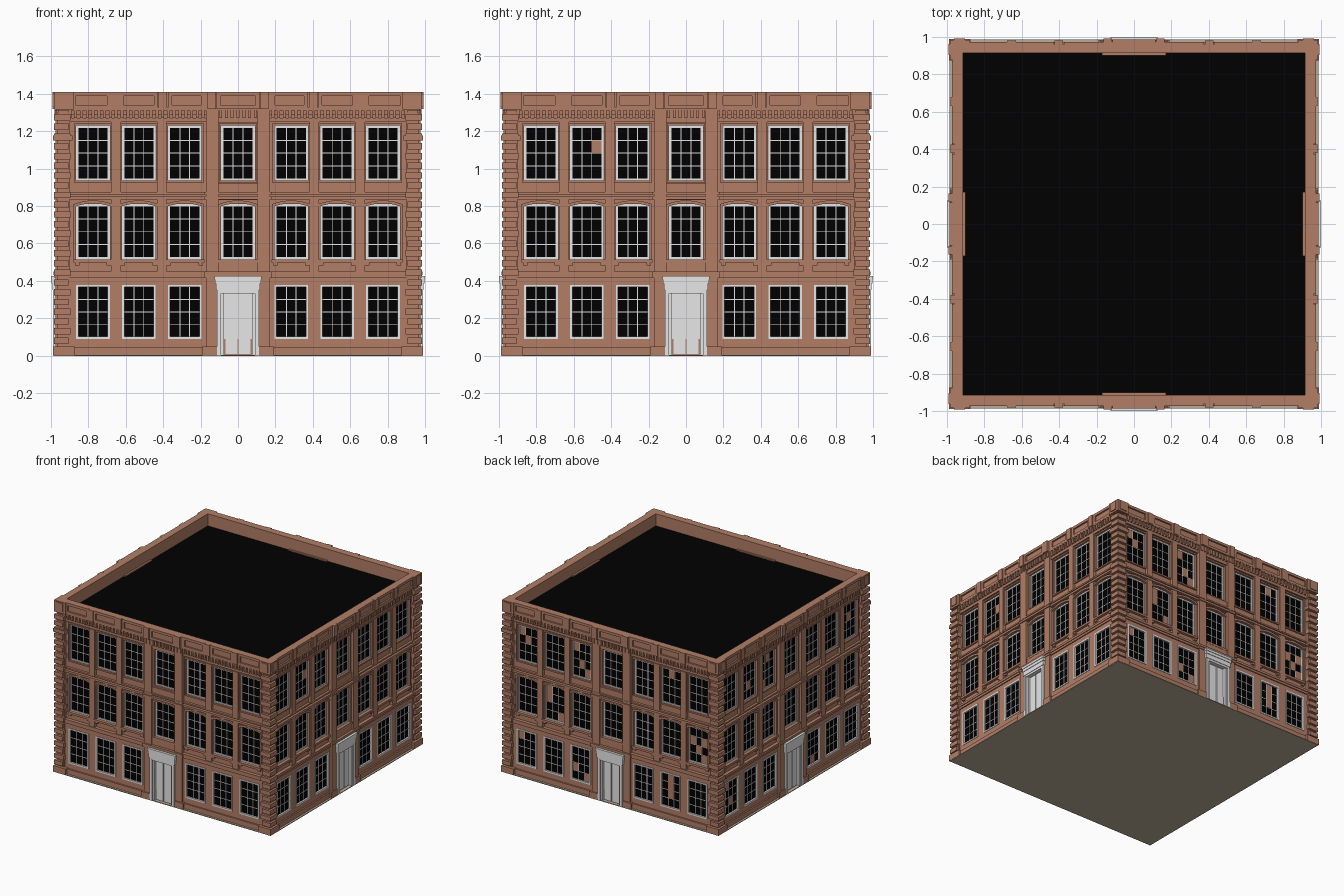
import bpy, bmesh, math
from mathutils import Matrix, Vector

if "Cube" in bpy.data.objects:
    bpy.data.objects.remove(bpy.data.objects["Cube"])


def material(name, rgb):
    m = bpy.data.materials.new(name)
    m.diffuse_color = (*rgb, 1)
    m.use_nodes = True
    m.node_tree.nodes["Principled BSDF"].inputs["Base Color"].default_value = m.diffuse_color
    return m


BRICK = material("brown_stone", (0.446, 0.211, 0.135))
PALE = material("pale_grey", (0.80, 0.80, 0.80))
BLACK = material("black_glass", (0.0, 0.0, 0.0))
UNDER = material("underside_beige", (0.49, 0.42, 0.31))

parts = {}


def get(part, mat):
    if part not in parts:
        parts[part] = (bmesh.new(), mat)
    return parts[part][0]


def prism(part, mat, pts, d0, d1, side):
    """Extrude a (u, z) outline from depth d0 out to d1 on one side of the building."""
    bm = get(part, mat)
    rot = Matrix.Rotation(side * math.pi / 2, 3, 'Z')
    a = [bm.verts.new(rot @ Vector((u, -d1, z))) for u, z in pts]
    b = [bm.verts.new(rot @ Vector((u, -d0, z))) for u, z in pts]
    bm.faces.new(a)
    bm.faces.new(b[::-1])
    n = len(pts)
    for i in range(n):
        j = (i + 1) % n
        bm.faces.new((a[j], a[i], b[i], b[j]))


def box(part, mat, u0, u1, z0, z1, d0, d1, side):
    prism(part, mat, [(u0, z0), (u1, z0), (u1, z1), (u0, z1)], d0, d1, side)


def pair(part, mat, u0, u1, z0, z1, d0, d1, side):
    box(part, mat, u0, u1, z0, z1, d0, d1, side)
    box(part, mat, -u1, -u0, z0, z1, d0, d1, side)


def ring(part, mat, c, hw, z0, z1, t, d0, d1, side):
    """Rectangular frame with inner edge t inside the given rectangle."""
    box(part, mat, c - hw, c - hw + t, z0, z1, d0, d1, side)
    box(part, mat, c + hw - t, c + hw, z0, z1, d0, d1, side)
    box(part, mat, c - hw + t, c + hw - t, z0, z0 + t, d0, d1, side)
    box(part, mat, c - hw + t, c + hw - t, z1 - t, z1, d0, d1, side)


COLS = [-0.775, -0.53, -0.285, 0, 0.285, 0.53, 0.775]
HW = 0.09
# floor: zone bottom, zone top, window bottom, window top, wall depth
FLOORS = [(0.0, 0.43, 0.09, 0.378, 0.958),
          (0.43, 0.85, 0.515, 0.81, 0.945),
          (0.85, 1.30, 0.935, 1.23, 0.945)]
# brown panes: (side, floor, window) -> pane numbers counted from the lower left
FILLED = {(1, 2, 1): [8], (2, 2, 0): [9, 7], (2, 2, 2): [2, 9, 4], (2, 2, 5): [10],
          (2, 1, 1): [9, 6, 2], (2, 1, 6): [6, 4, 2, 8], (2, 0, 0): [9],
          (2, 0, 2): [3, 2], (2, 0, 5): [10, 7, 4], (3, 2, 2): [10, 0],
          (3, 2, 1): [4], (3, 2, 6): [7], (3, 0, 0): [4, 9], (3, 0, 4): [1]}


def window(side, f, i):
    z0, z1, wall = FLOORS[f][2:5]
    c, t, g = COLS[i], 0.012, wall - 0.010
    box("window_glass", BLACK, c - HW, c + HW, z0, z1, 0.90, g, side)
    ring("window_frame", PALE, c, HW, z0, z1, t, 0.92, g + (0.014 if f == 0 else 0.006), side)
    w, h = 2 * (HW - t) / 3, (z1 - z0 - 2 * t) / 4
    for k in (1, 2):
        x = c - HW + t + k * w
        box("window_bars", PALE, x - 0.0025, x + 0.0025, z0, z1, 0.92, g + 0.0025, side)
    for k in (1, 2, 3):
        z = z0 + t + k * h
        box("window_bars", PALE, c - HW, c + HW, z - 0.0025, z + 0.0025, 0.92, g + 0.0025, side)
    for n in FILLED.get((side, f, i), []):
        x, z = c - HW + t + (n % 3) * w, z0 + t + (n // 3) * h
        box("filled_panes", BRICK, x, x + w, z, z + h, 0.925, g + 0.0035, side)
    # stone surrounds on the upper floors
    if f == 2:
        ring("upper_surround", BRICK, c, HW + 0.012, z0 - 0.010, z1 + 0.012, 0.0115, 0.93, 0.957, side)
    if f == 1:
        for s in (-1, 1):
            x = c + s * (HW + 0.007)
            box("middle_surround", BRICK, x - 0.007, x + 0.007, z0 - 0.012, z1, 0.93, 0.957, side)
            x = c + s * (HW - 0.005)
            box("sill_bracket", BRICK, x - 0.012, x + 0.012, 0.482, 0.5, 0.94, 0.96, side)
        box("window_sill", BRICK, c - HW - 0.015, c + HW + 0.015, 0.498, 0.515, 0.93, 0.967, side)
        arc = [(-1 + k / 4) for k in range(9)]
        top = [(c + a * 0.104, 0.830 - 0.020 * a * a) for a in arc]
        low = [(c + a * 0.104, 0.814 - 0.020 * a * a) for a in arc]
        prism("arched_hood", BRICK, low + top[::-1], 0.93, 0.962, side)


for s in range(4):
    # walls pierced by window openings, and the windows
    for f, (b, t, z0, z1, d) in enumerate(FLOORS):
        box("wall", BRICK, -d, d, b, z0, 0.90, d, s)
        box("wall", BRICK, -d, d, z1, t, 0.90, d, s)
        edges = [-d] + [c + e for c in COLS for e in (-HW, HW)] + [d]
        for k in range(0, len(edges), 2):
            box("wall", BRICK, edges[k], edges[k + 1], z0, z1, 0.90, d, s)
        for i in range(7):
            if f or i != 3:
                window(s, f, i)

    # pilasters between the windows
    for u in (0.4075, 0.6525):
        pair("pilaster", BRICK, u - 0.026, u + 0.026, 0.45, 0.835, 0.94, 0.966, s)
        pair("pilaster", BRICK, u - 0.026, u + 0.026, 0.87, 1.25, 0.94, 0.966, s)

    # projecting centre bay
    pair("centre_bay", BRICK, 0.105, 0.172, 0, 1.32, 0.90, 0.975, s)
    pair("centre_bay", BRICK, 0.105, 0.19, 0, 0.05, 0.90, 0.985, s)
    for z0, z1 in ((0.40, 0.498), (0.832, 0.924), (1.245, 1.32)):
        box("centre_bay", BRICK, -0.11, 0.11, z0, z1, 0.90, 0.965, s)

    # plinth and belt courses
    pair("plinth", BRICK, 0.12, 0.97, 0, 0.045, 0.90, 0.97, s)
    for z0, z1, d in ((0.415, 0.432, 0.967), (0.432, 0.45, 0.973),
                      (0.835, 0.852, 0.97), (0.862, 0.874, 0.964)):
        box("belt_course", BRICK, -d, d, z0, z1, 0.90, d, s)
        box("belt_course", BRICK, -0.18, 0.18, z0, z1, 0.90, d + 0.013, s)

    # cornice with dentils
    box("cornice", BRICK, -0.96, 0.96, 1.25, 1.272, 0.90, 0.96, s)
    box("cornice", BRICK, -0.972, 0.972, 1.312, 1.326, 0.915, 0.972, s)
    for k in range(-29, 30):
        u = k * 0.031
        d = 0.982 if abs(u) < 0.18 else 0.97
        box("dentils", BRICK, u - 0.008, u + 0.008, 1.272, 1.313, 0.93, d, s)

    # parapet with blocks and framed panels
    box("parapet", BRICK, -0.960, 0.960, 1.29, 1.41, 0.915, 0.960, s)
    box("parapet", BRICK, -0.197, 0.197, 1.313, 1.41, 0.93, 0.974, s)
    for u in (0.14, 0.402, 0.655):
        d = 0.992 if u < 0.2 else 0.980
        pair("parapet_block", BRICK, u - 0.023, u + 0.023, 1.318, 1.41, 0.93, d, s)
    for c, w in ((0.27, 0.105), (0.53, 0.103), (0.785, 0.105)):
        for sign in (-1, 1):
            ring("parapet_panel", BRICK, sign * c, w, 1.318, 1.41, 0.021, 0.95, 0.973, s)
    ring("parapet_panel", BRICK, 0, 0.115, 1.318, 1.41, 0.021, 0.96, 0.986, s)

    # entrance: stepped jambs, double door, stacked lintel
    box("door", PALE, -0.095, 0.095, 0, 0.335, 0.90, 0.957, s)
    pair("door_leaf", PALE, 0.004, 0.066, 0.01, 0.325, 0.95, 0.965, s)
    pair("door_jamb", PALE, 0.09, 0.112, 0, 0.34, 0.90, 0.989, s)
    pair("door_jamb", PALE, 0.074, 0.09, 0, 0.335, 0.90, 0.977, s)
    for z0, z1, w, d in ((0.333, 0.35, 0.112, 0.988), (0.35, 0.385, 0.118, 0.992),
                         (0.385, 0.408, 0.122, 0.996), (0.408, 0.427, 0.126, 1.0)):
        box("door_lintel", PALE, -w, w, z0, z1, 0.90, d, s)


def corner(part, lo, hi, z0, z1):
    """Square block repeated on all four corners of the building."""
    for s in range(4):
        box(part, BRICK, lo, hi, z0, z1, lo, hi, s)


# corner piers with banded quoins
corner("corner_pier", 0.90, 0.966, 0, 1.30)
corner("corner_plinth", 0.875, 0.988, 0, 0.05)
for k in range(24):
    z = 0.062 + k * 0.052
    lo = 0.895 if k % 2 else 0.905
    corner("quoin", lo, 0.984, z, z + 0.034)
corner("corner_capital", 0.885, 0.988, 1.15, 1.178)
for s in range(4):
    pair("corner_block", BRICK, 0.88, 0.984, 1.315, 1.41, 0.917, 0.984, s)
    pair("corner_panel", BRICK, 0.903, 0.962, 1.33, 1.402, 0.97, 0.991, s)

# flat roof and underside
bm = get("flat_roof", BLACK)
bmesh.ops.create_cube(bm, size=1, matrix=Matrix.Translation((0, 0, 1.305)) @ Matrix.Diagonal((1.84, 1.84, 0.012, 1)))
bm = get("underside", UNDER)
bmesh.ops.create_cube(bm, size=1, matrix=Matrix.Translation((0, 0, 0.0005)) @ Matrix.Diagonal((1.972, 1.972, 0.006, 1)))

for name, (bm, mat) in parts.items():
    bmesh.ops.recalc_face_normals(bm, faces=bm.faces)
    me = bpy.data.meshes.new(name)
    bm.to_mesh(me)
    bm.free()
    me.materials.append(mat)
    bpy.context.collection.objects.link(bpy.data.objects.new(name, me))
